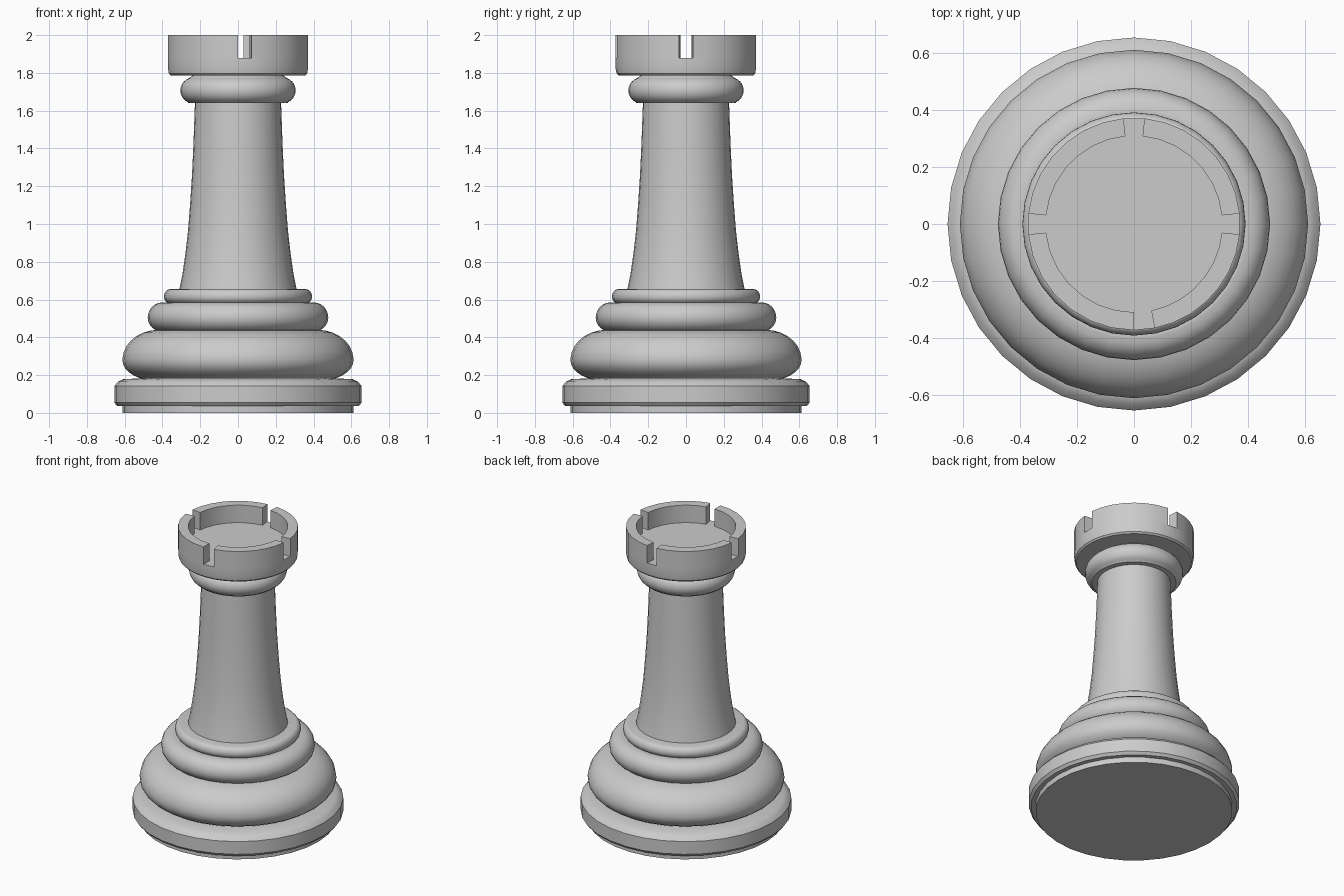
import bpy, bmesh, math

if "Cube" in bpy.data.objects:
    bpy.data.objects.remove(bpy.data.objects["Cube"])

stone = bpy.data.materials.new("grey_stone")
stone.diffuse_color = (0.6, 0.6, 0.6, 1)
stone.use_nodes = True
stone.node_tree.nodes["Principled BSDF"].inputs["Base Color"].default_value = stone.diffuse_color
SIDES = 32
CIRCLE = [math.tau * i / SIDES for i in range(SIDES)]


def sweep(name, profile, angles=CIRCLE, arc=False):
    """Turn a (radius, z) profile about z; arcs get closed ends."""
    bm = bmesh.new()
    cols = [[bm.verts.new((r * math.cos(a), r * math.sin(a), z)) for r, z in profile]
            for a in angles]
    n = len(cols)
    for i in range(n - 1 if arc else n):
        p, q = cols[i], cols[(i + 1) % n]
        for k in range(len(profile) - 1):
            bm.faces.new((p[k], q[k], q[k + 1], p[k + 1]))
    if arc:
        bm.faces.new(cols[0])
        bm.faces.new(cols[-1][::-1])
    bmesh.ops.remove_doubles(bm, verts=bm.verts, dist=1e-5)
    me = bpy.data.meshes.new(name)
    bm.to_mesh(me)
    bm.free()
    me.materials.append(stone)
    ob = bpy.data.objects.new(name, me)
    bpy.context.collection.objects.link(ob)
    bpy.ops.object.select_all(action='DESELECT')
    ob.select_set(True)
    bpy.context.view_layer.objects.active = ob
    bpy.ops.object.shade_smooth_by_angle(angle=math.radians(30))
    return ob


def bulge(r_in, r_out, z_mid, drop, rise, start, end, steps=10):
    """Rounded moulding: elliptical arc from start to end degrees."""
    pts = []
    for i in range(steps + 1):
        t = math.radians(start + (end - start) * i / steps)
        h = rise if t > 0 else drop
        pts.append((r_in + (r_out - r_in) * math.cos(t), z_mid + h * math.sin(t)))
    return pts


# Base
sweep("foot", [(0, 0), (0.612, 0), (0.612, 0.037)])
sweep("plinth", [(0.612, 0.037), (0.64, 0.037), (0.655, 0.055), (0.655, 0.142),
                 (0.635, 0.165), (0.61, 0.178), (0.52, 0.183)])
sweep("lower_bulge", bulge(0.42, 0.612, 0.28, 0.113, 0.16, -60, 90, 12))
sweep("middle_ring", [(0.42, 0.44)] + bulge(0.40, 0.478, 0.505, 0.075, 0.08, -60, 90))
sweep("upper_ring", [(0.40, 0.585)] + bulge(0.36, 0.392, 0.615, 0.035, 0.04, -60, 90, 8)
      + [(0.31, 0.657)])

# Tapered shaft
sweep("shaft", [(0.31, 0.655), (0.295, 0.73), (0.279, 0.84), (0.265, 0.96), (0.254, 1.1),
                (0.244, 1.25), (0.236, 1.42), (0.228, 1.645)])
sweep("collar", [(0.228, 1.64), (0.262, 1.64)]
      + bulge(0.24, 0.305, 1.707, 0.067, 0.068, -65, 70)
      + [(0.25, 1.778), (0.24, 1.787)])

# Crown: four wall sections divided by narrow slots, front slot set off centre
SLOT = 11.25
starts = [-SLOT / 2, 90 - SLOT / 2, 180 - SLOT / 2, 270]
sections = []
for i, s in enumerate(starts):
    a = s + SLOT
    b = starts[(i + 1) % 4] + (360 if i == 3 else 0)
    sections.append([math.radians(a + (b - a) * j / 7) for j in range(8)])

FLOOR, R_OUT, R_IN = 1.88, 0.373, 0.31
sweep("crown_base", [(0.24, 1.787), (0.358, 1.787), (0.368, 1.797), (R_OUT, 1.825),
                     (R_OUT, FLOOR), (0, FLOOR)], [a for s in sections for a in s])
for i, angles in enumerate(sections):
    sweep(f"battlement_{i + 1}", [(R_OUT, FLOOR), (R_OUT, 2), (R_IN, 2), (R_IN, FLOOR)],
          angles, arc=True)
